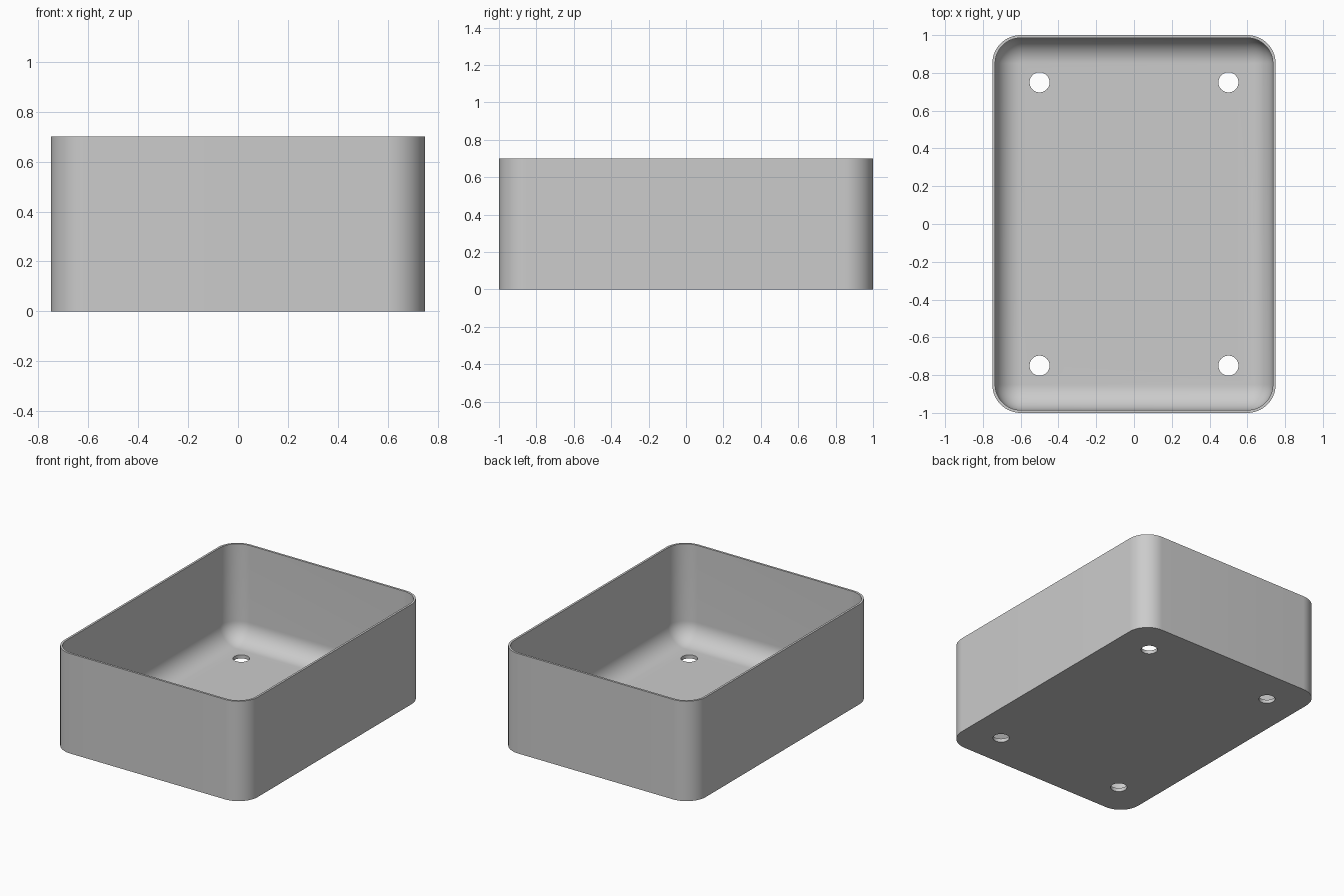
import bpy
import bmesh
from math import sin, cos, pi

old = bpy.data.objects.get("Cube")
if old:
    bpy.data.objects.remove(old, do_unlink=True)

HALF_X, HALF_Y, HEIGHT = 0.75, 1.0, 0.70
CORNER = 0.15          # outer corner radius
WALL, FLOOR = 0.015, 0.025
HOLE_X, HOLE_Y, HOLE_R = 0.5, 0.75, 0.053
SEGMENTS = 16

grey = bpy.data.materials.new("plain grey")
grey.use_nodes = True
grey.diffuse_color = (0.6, 0.6, 0.6, 1)
grey.node_tree.nodes["Principled BSDF"].inputs["Base Color"].default_value = grey.diffuse_color


def ring(bm, radius, z):
    """Rounded rectangle whose corner arcs share fixed centres."""
    verts = []
    for quarter, (sx, sy) in enumerate([(1, 1), (-1, 1), (-1, -1), (1, -1)]):
        for i in range(SEGMENTS + 1):
            a = (quarter + i / SEGMENTS) * pi / 2
            verts.append(bm.verts.new((sx * (HALF_X - CORNER) + radius * cos(a),
                                       sy * (HALF_Y - CORNER) + radius * sin(a), z)))
    return verts


# Tray: outer wall, rim, inner wall, then a filleted floor
inner = CORNER - WALL
levels = [(CORNER, 0), (CORNER, HEIGHT), (inner, HEIGHT)]
for i in range(SEGMENTS + 1):
    t = i / SEGMENTS * pi / 2
    levels.append((inner * cos(t), FLOOR + inner * (1 - sin(t))))

bm = bmesh.new()
rings = [ring(bm, r, z) for r, z in levels]
for low, high in zip(rings, rings[1:]):
    for i in range(len(low)):
        j = (i + 1) % len(low)
        bm.faces.new((low[i], low[j], high[j], high[i]))
bm.faces.new(rings[0][::-1])
bm.faces.new(rings[-1])
bmesh.ops.remove_doubles(bm, verts=bm.verts, dist=1e-5)
bmesh.ops.recalc_face_normals(bm, faces=bm.faces)
mesh = bpy.data.meshes.new("tray")
bm.to_mesh(mesh)
bm.free()
mesh.materials.append(grey)
tray = bpy.data.objects.new("tray", mesh)
bpy.context.collection.objects.link(tray)
bpy.context.view_layer.objects.active = tray

# Drain holes near the four corners
for sx in (-1, 1):
    for sy in (-1, 1):
        bpy.ops.mesh.primitive_cylinder_add(vertices=48, radius=HOLE_R, depth=0.2,
                                            location=(sx * HOLE_X, sy * HOLE_Y, 0))
        cutter = bpy.context.object
        cutter.name = "hole_cutter"
        cutter.hide_render = True
        cutter.data.materials.append(grey)
        bpy.context.view_layer.objects.active = tray
        cut = tray.modifiers.new("drain_hole", 'BOOLEAN')
        cut.object = cutter
        cut.operation = 'DIFFERENCE'
        cut.solver = 'EXACT'
        bpy.ops.object.modifier_apply(modifier=cut.name)
        bpy.data.objects.remove(cutter, do_unlink=True)

# Smooth fillets, sharp rim and hole edges
bpy.ops.object.select_all(action='DESELECT')
tray.select_set(True)
bpy.context.view_layer.objects.active = tray
bpy.ops.object.shade_smooth_by_angle(angle=pi / 6)
